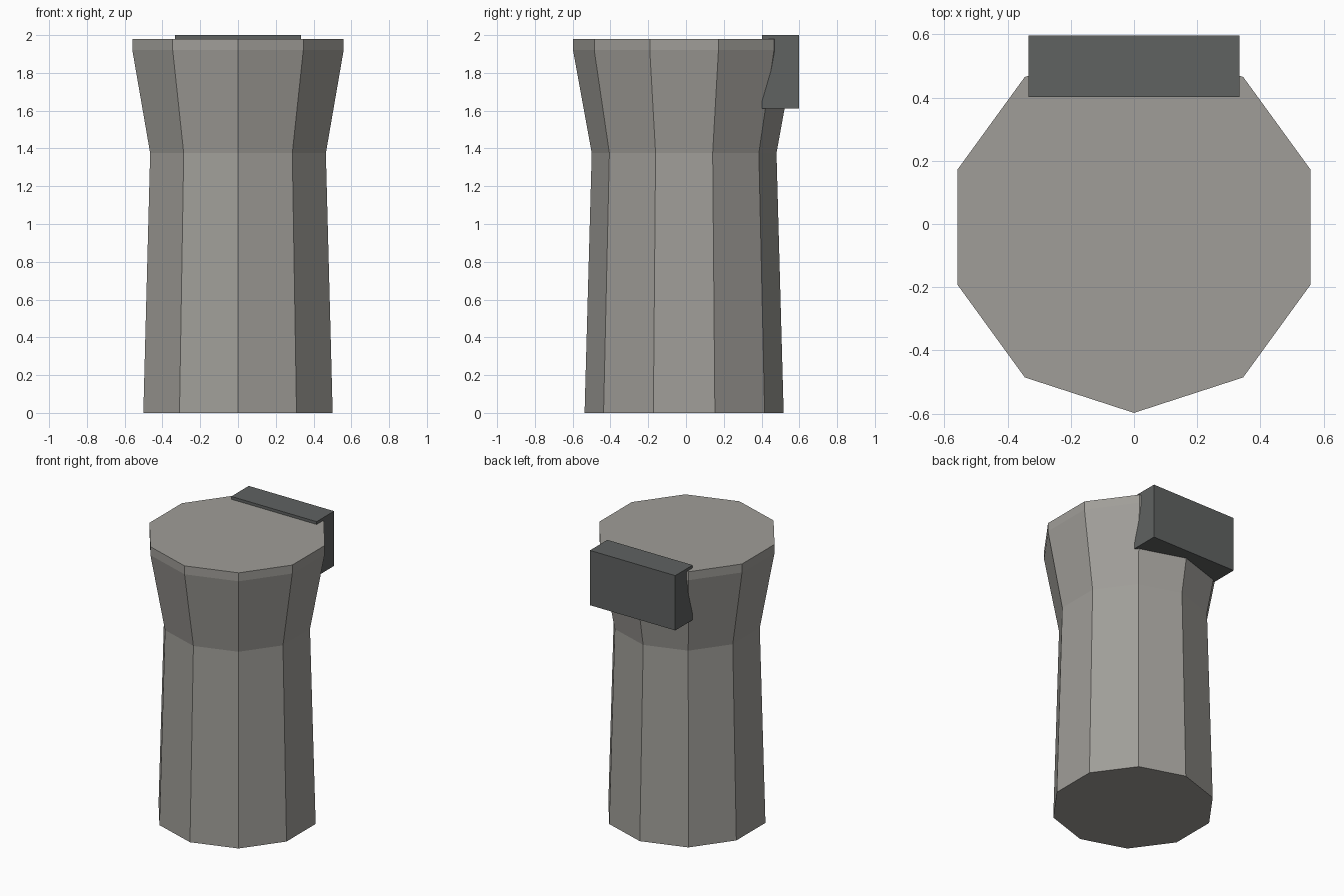
import bpy, bmesh
from math import sin, cos, pi

if "Cube" in bpy.data.objects:
    bpy.data.objects.remove(bpy.data.objects["Cube"])

SIDES = 10
CENTRE_Y = -0.01


def make_object(name, bm, colour):
    bmesh.ops.recalc_face_normals(bm, faces=bm.faces)
    mesh = bpy.data.meshes.new(name)
    bm.to_mesh(mesh)
    bm.free()
    mat = bpy.data.materials.new(name + "_colour")
    mat.diffuse_color = (*colour, 1)
    mat.use_nodes = True
    mat.node_tree.nodes["Principled BSDF"].inputs["Base Color"].default_value = mat.diffuse_color
    mesh.materials.append(mat)
    obj = bpy.data.objects.new(name, mesh)
    bpy.context.collection.objects.link(obj)
    return obj


# Ten-sided column: (radius, height) profile, one corner facing the front
profile = [(0.527, 0.0), (0.489, 1.375), (0.588, 1.92), (0.588, 1.98)]
bm = bmesh.new()
rings = []
for r, z in profile:
    angles = [2 * pi * i / SIDES for i in range(SIDES)]
    rings.append([bm.verts.new((r * sin(a), CENTRE_Y - r * cos(a), z)) for a in angles])
for low, high in zip(rings, rings[1:]):
    for i in range(SIDES):
        j = (i + 1) % SIDES
        bm.faces.new((low[i], low[j], high[j], high[i]))
bm.faces.new(rings[0])
bm.faces.new(rings[-1])
make_object("column", bm, (0.35, 0.34, 0.315))

# Darker block set into the back of the flared top
bm = bmesh.new()
bmesh.ops.create_cube(bm, size=1)
bmesh.ops.scale(bm, vec=(0.668, 0.195, 0.388), verts=bm.verts)
bmesh.ops.translate(bm, vec=(0, 0.5, 1.806), verts=bm.verts)
make_object("back_block", bm, (0.115, 0.122, 0.12))
